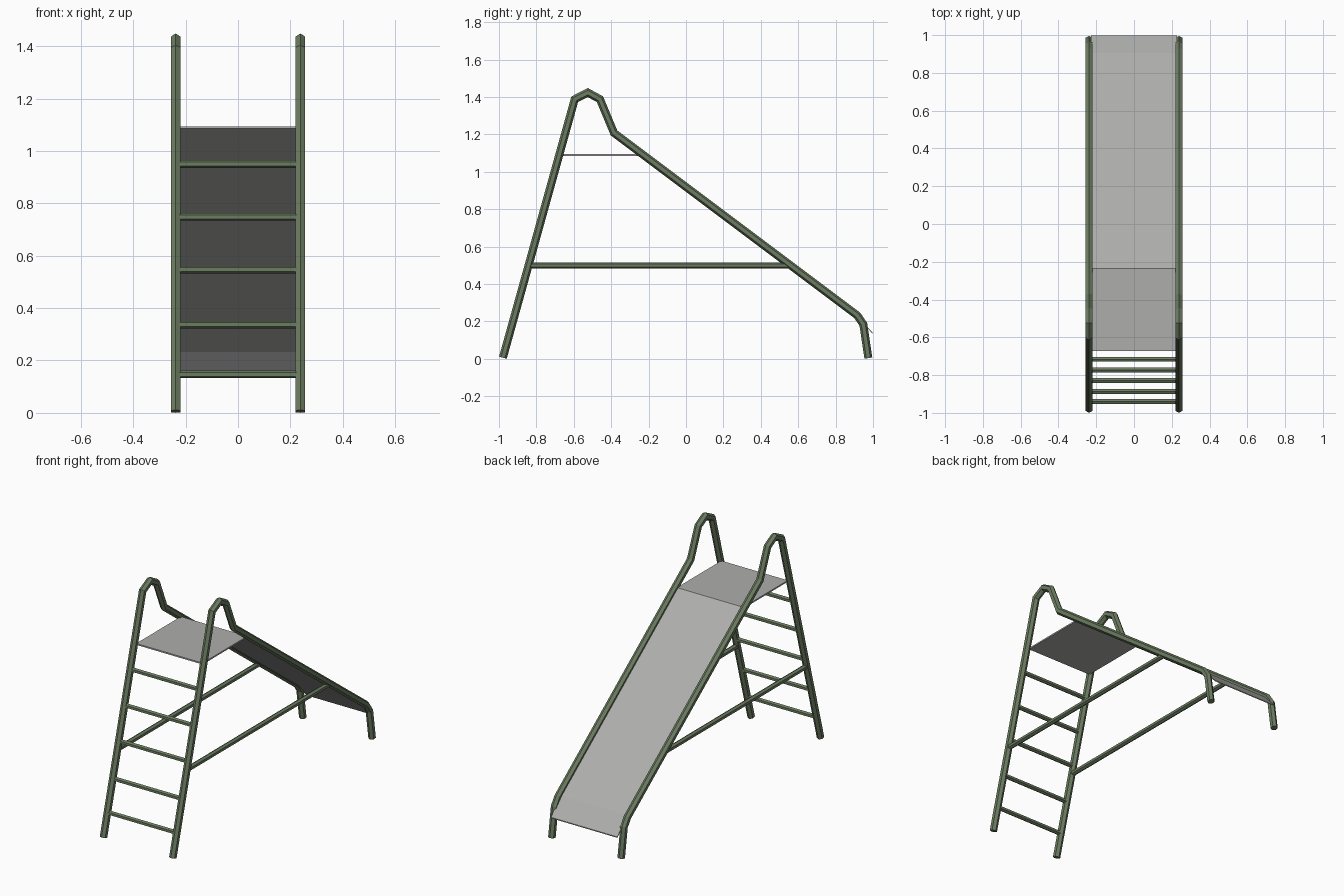
import bpy, bmesh, math
from mathutils import Vector

if "Cube" in bpy.data.objects:
    bpy.data.objects.remove(bpy.data.objects["Cube"])


def material(name, rgb):
    m = bpy.data.materials.new(name)
    m.diffuse_color = (*rgb, 1)
    m.use_nodes = True
    m.node_tree.nodes["Principled BSDF"].inputs["Base Color"].default_value = m.diffuse_color
    return m


GREEN = material("painted green steel", (0.15, 0.20, 0.12))
GREY = material("grey sheet metal", (0.42, 0.42, 0.41))


def finish(bm, name, mat):
    bmesh.ops.recalc_face_normals(bm, faces=bm.faces)
    me = bpy.data.meshes.new(name)
    bm.to_mesh(me)
    bm.free()
    me.materials.append(mat)
    ob = bpy.data.objects.new(name, me)
    bpy.context.collection.objects.link(ob)
    return ob


def tube(name, pts, r, side, sides=6):
    """Mitred hexagonal tube along a planar path; 'side' is the plane normal."""
    pts = [Vector(p) for p in pts]
    side = Vector(side)
    bm = bmesh.new()
    rings = []
    for i, p in enumerate(pts):
        d0 = (p - pts[i - 1]).normalized() if i else (pts[1] - p).normalized()
        d1 = (pts[i + 1] - p).normalized() if i < len(pts) - 1 else d0
        t = (d0 + d1).normalized()
        n = side.cross(t) / t.dot(d0)
        rings.append([bm.verts.new(p + side * r * math.cos(a) + n * r * math.sin(a))
                      for a in (math.pi / 2 + k * math.tau / sides for k in range(sides))])
    for a, b in zip(rings, rings[1:]):
        for k in range(sides):
            j = (k + 1) % sides
            bm.faces.new((a[k], a[j], b[j], b[k]))
    bm.faces.new(rings[0])
    bm.faces.new(rings[-1])
    return finish(bm, name, GREEN)


def sheet(name, profile, half, thick):
    """Bent plate: a (y, z) profile extruded across x, given thickness downward."""
    bm = bmesh.new()
    rows = [[bm.verts.new((x, y, z + dz)) for x in (-half, half) for dz in (0, -thick)]
            for y, z in profile]
    for a, b in zip(rows, rows[1:]):
        for i, j in ((0, 2), (2, 3), (3, 1), (1, 0)):
            bm.faces.new((a[i], a[j], b[j], b[i]))
    for r in (rows[0], rows[-1]):
        bm.faces.new((r[0], r[2], r[3], r[1]))
    return finish(bm, name, GREY)


# Side rails: ladder leg, hand loop, slide edge and front foot in one bent tube
RAIL = [(-0.979, 0.006), (-0.595, 1.388), (-0.525, 1.424), (-0.46, 1.388),
        (-0.385, 1.208), (0.915, 0.233), (0.948, 0.185), (0.975, 0.004)]
X = 0.238
for s, label in ((-1, "left"), (1, "right")):
    tube(label + "_rail", [(s * X, y, z) for y, z in RAIL], 0.0213, (1, 0, 0))
    # Horizontal brace
    tube(label + "_brace", [(s * X, -0.838, 0.5), (s * X, 0.556, 0.5)], 0.016, (1, 0, 0))

# Ladder rungs
for i, z in enumerate((0.147, 0.337, 0.547, 0.748, 0.95)):
    y = -0.979 + (z - 0.006) * 0.278
    tube(f"rung_{i + 1}", [(-X, y, z), (X, y, z)], 0.0145, (0, 1, 0))

# Platform and slide bed
sheet("platform", [(-0.672, 1.094), (-0.235, 1.094)], 0.228, 0.009)
sheet("slide_bed", [(-0.235, 1.094), (0.905, 0.239), (0.998, 0.14)], 0.228, 0.006)
